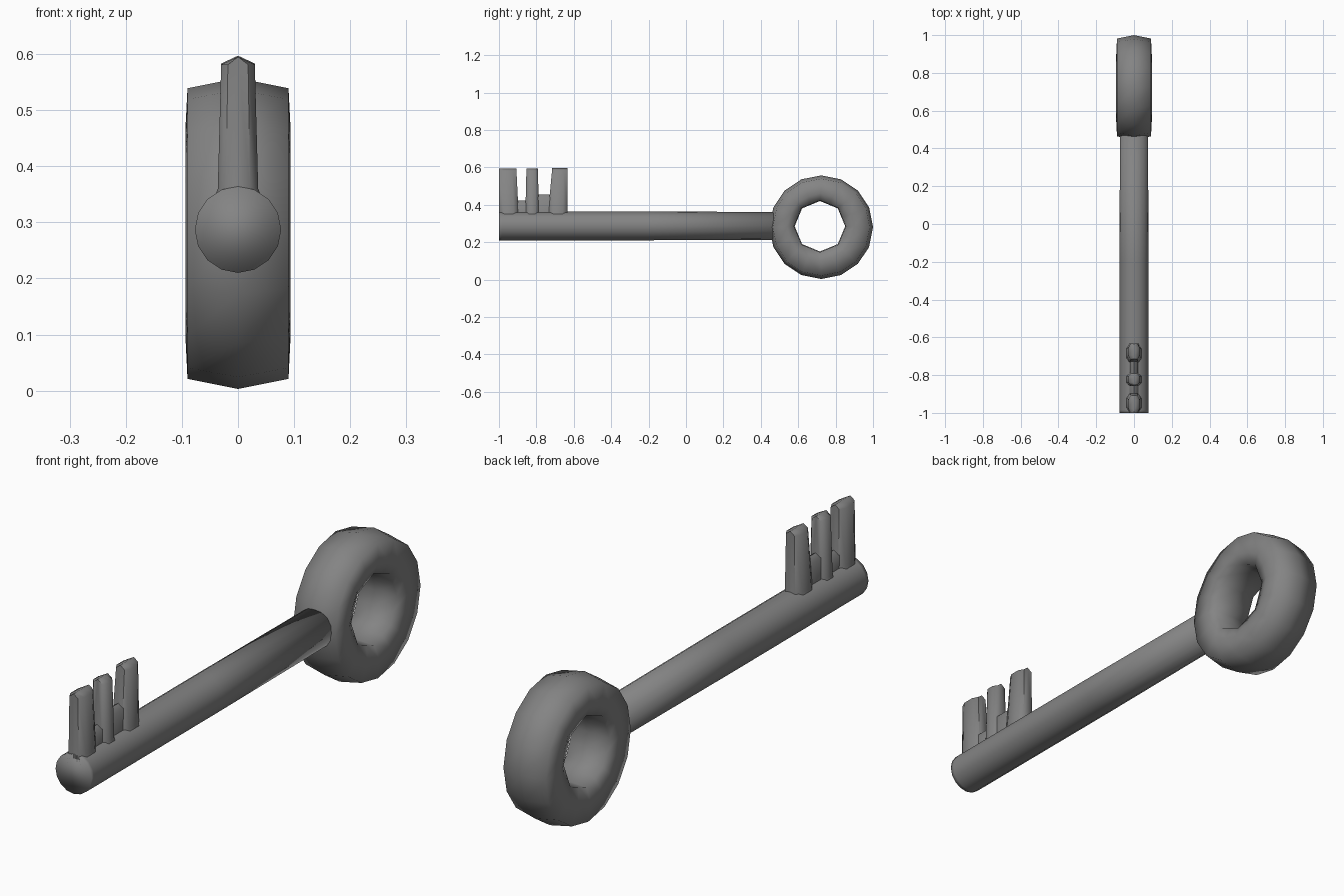
import bpy, bmesh, math

if "Cube" in bpy.data.objects:
    bpy.data.objects.remove(bpy.data.objects["Cube"])

steel = bpy.data.materials.new("dark_metal")
steel.diffuse_color = (0.23, 0.23, 0.23, 1)
steel.use_nodes = True
steel.node_tree.nodes["Principled BSDF"].inputs["Base Color"].default_value = steel.diffuse_color


def finish(name, bm, angle=180):
    bmesh.ops.recalc_face_normals(bm, faces=bm.faces)
    me = bpy.data.meshes.new(name)
    bm.to_mesh(me)
    bm.free()
    me.materials.append(steel)
    ob = bpy.data.objects.new(name, me)
    bpy.context.collection.objects.link(ob)
    bpy.ops.object.select_all(action='DESELECT')
    ob.select_set(True)
    bpy.context.view_layer.objects.active = ob
    bpy.ops.object.shade_smooth_by_angle(angle=math.radians(angle))
    return ob


def loft(bm, rings, closed):
    loops = [[bm.verts.new(p) for p in ring] for ring in rings]
    pairs = list(zip(loops, loops[1:]))
    if closed:
        pairs.append((loops[-1], loops[0]))
    for a, b in pairs:
        n = len(a)
        for i in range(n):
            j = (i + 1) % n
            bm.faces.new((a[i], a[j], b[j], b[i]))
    if not closed:
        bm.faces.new(loops[0])
        bm.faces.new(loops[-1])


# Shaft: round bar, slightly slimmer where it enters the bow
bm = bmesh.new()
rings = []
for y, r in ((-1.0, 0.077), (-0.985, 0.077), (-0.2, 0.077), (0.53, 0.074)):
    rings.append([(r * math.cos(2 * math.pi * i / 16), y,
                   0.287 + r * math.sin(2 * math.pi * i / 16)) for i in range(16)])
loft(bm, rings, False)
finish("shaft", bm)

# Bow: chunky soft ring with a tight octagonal hole
# section points: x, radius, and how octagonal that loop is
half = [(0.078, 0.139, 1.0), (0.094, 0.18, 0.4), (0.09, 0.259, 0.0)]
section = ([(0.0, 0.135, 1.0)] + half + [(0.0, 0.277, 0.0)]
           + [(-x, r, o) for x, r, o in reversed(half)])
bm = bmesh.new()
rings = []
for i in range(16):
    a = 2 * math.pi * i / 16
    ring = []
    for x, r, octo in section:
        if i % 2:
            r *= 1 - octo * (1 - math.cos(math.pi / 8))
        cy = 0.723 - 0.007 * octo
        cz = 0.28 + 0.005 * octo
        ring.append((x, cy + r * math.cos(a), cz + r * math.sin(a)))
    rings.append(ring)
loft(bm, rings, True)
finish("bow", bm)


# Bit: ridged teeth with softened ends, and thin low webs between them
def tooth(name, base, top, height, wide=1.0):
    bm = bmesh.new()
    mid = height - 0.014
    w = 0.036 - 0.006 * (mid - 0.355) / 0.226
    prof = [(-0.055, 0.31), (-0.036, 0.36), (-w, mid), (0, height),
            (w, mid), (0.036, 0.36), (0.055, 0.31)]
    rings = []
    for k, s in ((0, 0.6), (0.25, 1), (0.75, 1), (1, 0.6)):
        ring = []
        for x, z in prof:
            t = (z - 0.31) / (height - 0.31)
            lo = base[0] + (top[0] - base[0]) * t
            hi = base[1] + (top[1] - base[1]) * t
            ring.append((x * s * wide, lo + (hi - lo) * k, z))
        rings.append(ring)
    loft(bm, rings, False)
    finish(name, bm, 60)


tooth("tooth_front", (-1.0, -0.893), (-1.0, -0.907), 0.595)
tooth("tooth_middle", (-0.86, -0.785), (-0.853, -0.792), 0.595)
tooth("tooth_rear", (-0.742, -0.632), (-0.715, -0.634), 0.597)
tooth("web_front", (-0.95, -0.81), (-0.95, -0.81), 0.423, 0.65)
tooth("web_rear", (-0.83, -0.68), (-0.83, -0.68), 0.455, 0.65)
